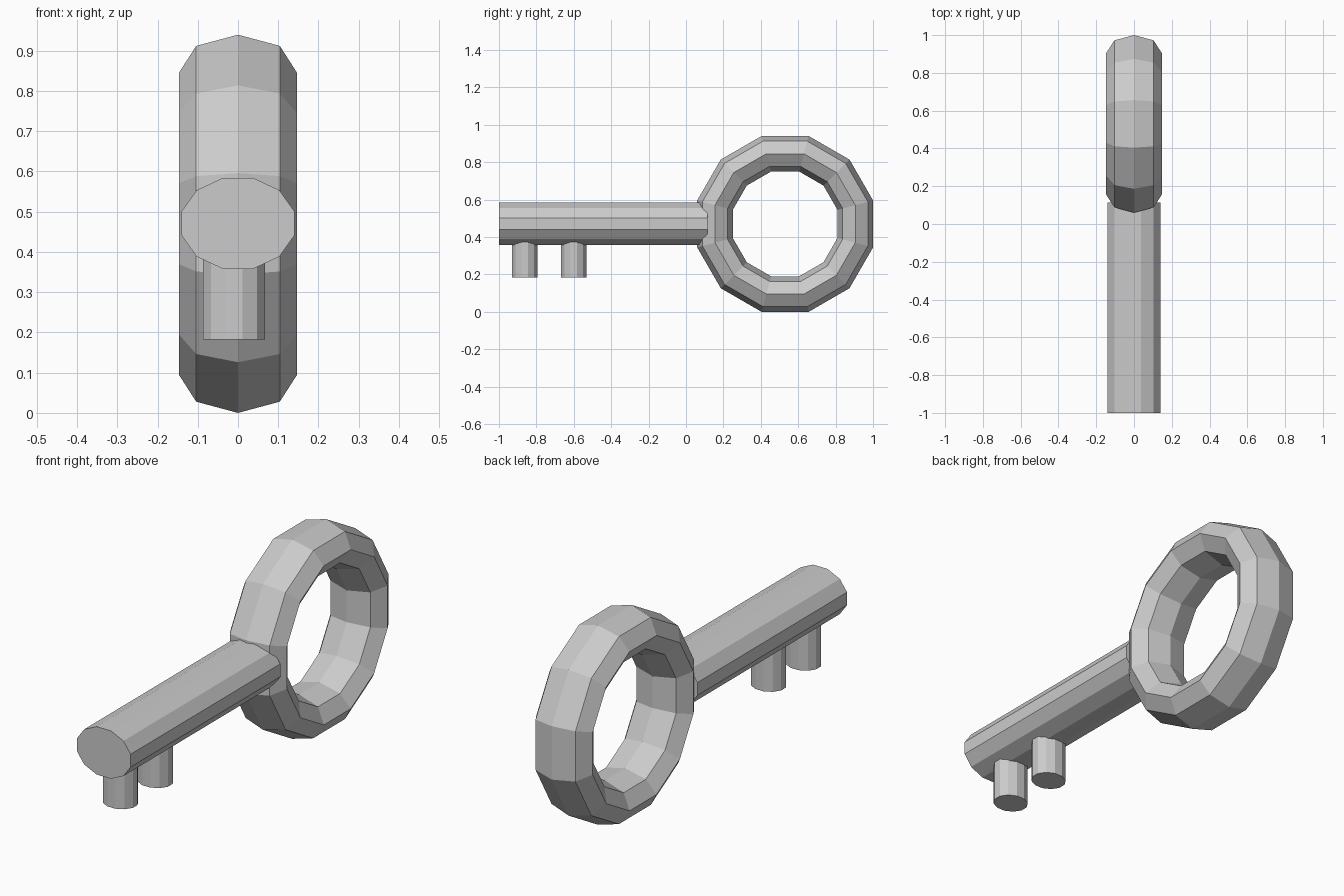
import bpy
from math import radians, cos
from mathutils import Matrix

if "Cube" in bpy.data.objects:
    bpy.data.objects.remove(bpy.data.objects["Cube"])

C15 = cos(radians(15))  # corner radius -> flat-to-flat correction for 12 sides


def bake(name, *matrices):
    obj = bpy.context.object
    obj.name = obj.data.name = name
    obj.matrix_world = Matrix.Identity(4)
    for m in matrices:
        obj.data.transform(m)
    obj.data.update()
    return obj


def rod(name, rx, ry, length, *placement):
    # 12-sided oval rod with flats on its four main sides
    bpy.ops.mesh.primitive_cylinder_add(vertices=12, radius=1 / C15, depth=length)
    # a vertex starts on the axis, so turn by half a side
    return bake(name, Matrix.Rotation(radians(15), 4, 'Z'),
                Matrix.Diagonal((rx, ry, 1, 1)), *placement)


# Ring handle: 12 x 8 torus standing upright, widened along x
bpy.ops.mesh.primitive_torus_add(major_segments=12, minor_segments=8,
                                 major_radius=0.375 / C15, minor_radius=0.095 / C15)
bake("ring_handle",
     Matrix.Diagonal((1, 1, 0.147 * C15 / 0.095, 1)),
     Matrix.Rotation(radians(15), 4, 'Z'),
     Matrix.Rotation(radians(90), 4, 'Y'),
     Matrix.Translation((0, 0.53, 0.47)))

# Shaft running from the front to the ring
rod("shaft", 0.14, 0.113, 1.115,
    Matrix.Rotation(radians(90), 4, 'X'),
    Matrix.Translation((0, -1 + 1.115 / 2, 0.471)))

# Two pegs under the shaft
for i, y in enumerate((-0.862, -0.601)):
    rod(f"key_tooth_{i + 1}", 0.0775, 0.068, 0.22,
        Matrix.Translation((-0.01, y, 0.183 + 0.11)))
